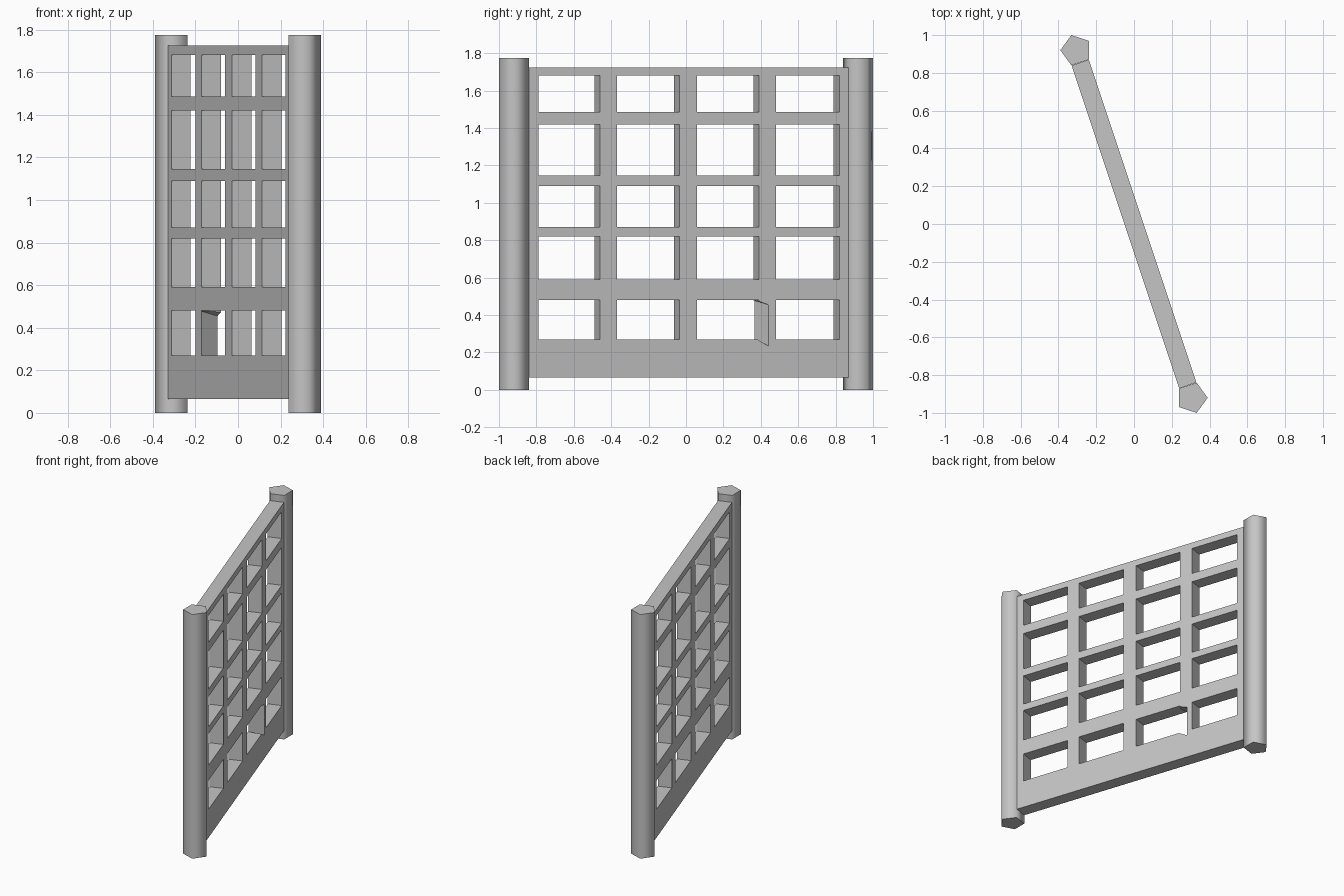
import bpy, bmesh, math
from mathutils import Vector

cube = bpy.data.objects.get("Cube")
if cube:
    bpy.data.objects.remove(cube, do_unlink=True)

grey = bpy.data.materials.new("plain_grey")
grey.use_nodes = True
colour = (0.56, 0.56, 0.56, 1)
grey.diffuse_color = colour
grey.node_tree.nodes["Principled BSDF"].inputs["Base Color"].default_value = colour

TURN = math.atan2(-0.949, 0.316)   # panel runs diagonally between the posts
HALF = 0.048                       # half the panel thickness


def add_object(name, bm):
    bmesh.ops.recalc_face_normals(bm, faces=bm.faces)
    mesh = bpy.data.meshes.new(name)
    bm.to_mesh(mesh)
    bm.free()
    mesh.materials.append(grey)
    ob = bpy.data.objects.new(name, mesh)
    bpy.context.collection.objects.link(ob)
    return ob


def activate(ob):
    bpy.ops.object.select_all(action='DESELECT')
    ob.select_set(True)
    bpy.context.view_layer.objects.active = ob


# Lattice panel: grid lines alternate bar, opening, bar, opening
across = [-0.9, -0.848, -0.49, -0.395, -0.047, 0.053, 0.406, 0.5, 0.848, 0.9]
up = [0.065, 0.27, 0.48, 0.59, 0.82, 0.87, 1.09, 1.145, 1.42, 1.485, 1.68, 1.725]
bm = bmesh.new()
grid = [[bm.verts.new((u, -HALF, z)) for z in up] for u in across]
for i in range(len(across) - 1):
    for j in range(len(up) - 1):
        if i % 2 == 0 or j % 2 == 0:
            bm.faces.new((grid[i][j], grid[i + 1][j], grid[i + 1][j + 1], grid[i][j + 1]))
sheet = bmesh.ops.extrude_face_region(bm, geom=bm.faces[:], use_keep_orig=True)
moved = [g for g in sheet["geom"] if isinstance(g, bmesh.types.BMVert)]
bmesh.ops.translate(bm, verts=moved, vec=(0, 2 * HALF, 0))
panel = add_object("lattice_panel", bm)

# Slanted chip in the side of one bottom opening
bm = bmesh.new()
chip_edges = [((-0.395, 0.27), (-0.448, 0.235)), ((-0.395, 0.48), (-0.448, 0.455)),
              ((-0.395, 0.27), (-0.385, 0.27)), ((-0.395, 0.48), (-0.375, 0.48)),
              ((-0.37, 0.29), (-0.37, 0.29)), ((-0.37, 0.46), (-0.37, 0.46))]
for back, front in chip_edges:
    a = Vector((back[0], -HALF, back[1]))
    b = Vector((front[0], HALF, front[1]))
    for t in (-0.1, 1.1):
        bm.verts.new(a.lerp(b, t))
bmesh.ops.convex_hull(bm, input=bm.verts[:])
loose = [v for v in bm.verts if not v.link_faces]
bmesh.ops.delete(bm, geom=loose, context='VERTS')
cutter = add_object("chip_cutter", bm)
cutter.hide_render = True
cut = panel.modifiers.new("chip", 'BOOLEAN')
cut.operation = 'DIFFERENCE'
cut.solver = 'EXACT'
cut.object = cutter
activate(panel)
bpy.ops.object.modifier_apply(modifier=cut.name)
bpy.data.objects.remove(cutter, do_unlink=True)
panel.rotation_euler.z = TURN

# Five-sided end posts, each with a corner pointing outward
for name, side in (("left_post", 1), ("right_post", -1)):
    bm = bmesh.new()
    ring = []
    for k in range(5):
        a = math.tau * k / 5
        ring.append(bm.verts.new((side * (0.306 + 0.084 * math.cos(a)),
                                  side * (-0.92 + 0.084 * math.sin(a)), 0)))
    base = bm.faces.new(ring)
    top = bmesh.ops.extrude_face_region(bm, geom=[base], use_keep_orig=True)
    moved = [g for g in top["geom"] if isinstance(g, bmesh.types.BMVert)]
    bmesh.ops.translate(bm, verts=moved, vec=(0, 0, 1.775))
    post = add_object(name, bm)
    activate(post)
    bpy.ops.object.shade_smooth_by_angle(angle=math.radians(80))
